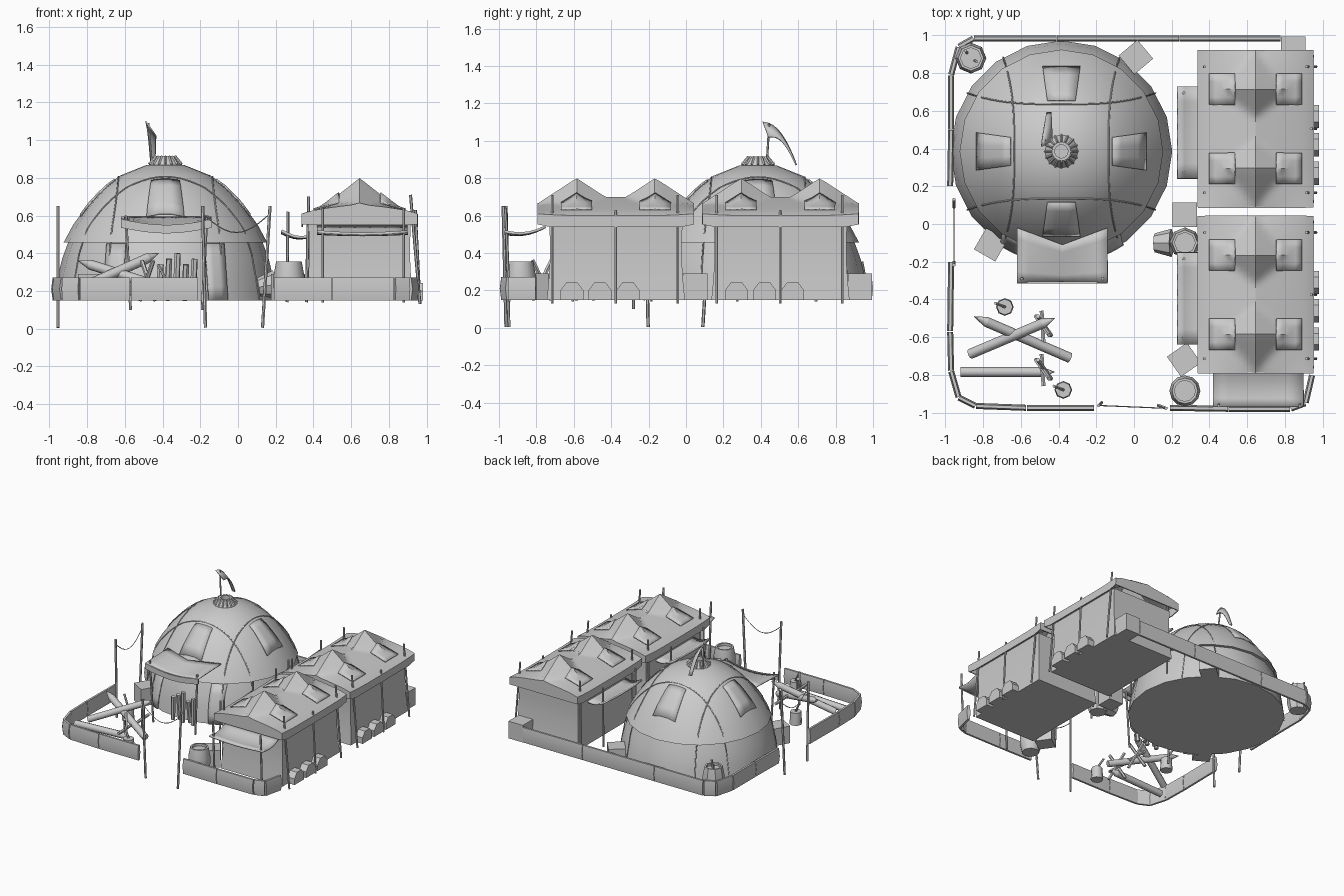
import bpy, bmesh, math
from mathutils import Vector, Matrix

if "Cube" in bpy.data.objects:
    bpy.data.objects.remove(bpy.data.objects["Cube"])
grey = bpy.data.materials.new("canvas grey")
grey.use_nodes = True
grey.diffuse_color = (0.6, 0.6, 0.6, 1)
grey.node_tree.nodes["Principled BSDF"].inputs["Base Color"].default_value = grey.diffuse_color
G = 0.15  # ground level

def finish(name, bm, smooth=0):
    bmesh.ops.recalc_face_normals(bm, faces=bm.faces)
    me = bpy.data.meshes.new(name)
    bm.to_mesh(me)
    bm.free()
    me.materials.append(grey)
    ob = bpy.data.objects.new(name, me)
    bpy.context.collection.objects.link(ob)
    if smooth:
        bpy.ops.object.select_all(action='DESELECT')
        ob.select_set(True)
        bpy.context.view_layer.objects.active = ob
        bpy.ops.object.shade_smooth_by_angle(angle=math.radians(smooth))
    return ob

def box(name, centre, size, turn=0):
    bm = bmesh.new()
    m = Matrix.Translation(centre) @ Matrix.Rotation(math.radians(turn), 4, 'Z') @ Matrix.Diagonal((*size, 1))
    bmesh.ops.create_cube(bm, size=1, matrix=m)
    finish(name, bm)

def rod(name, a, b, r, r2=None, sides=6):
    a, b = Vector(a), Vector(b)
    bm = bmesh.new()
    m = Matrix.Translation((a + b) / 2) @ (b - a).to_track_quat('Z', 'Y').to_matrix().to_4x4()
    bmesh.ops.create_cone(bm, cap_ends=True, segments=sides, radius1=r, radius2=r2 or r,
                          depth=(b - a).length, matrix=m)
    finish(name, bm, 50)

def loft(name, rings, smooth):
    """Closed rings of points joined in order and capped."""
    bm = bmesh.new()
    rings = [[bm.verts.new(p) for p in ring] for ring in rings]
    for lo, hi in zip(rings, rings[1:]):
        for i in range(len(lo)):
            j = (i + 1) % len(lo)
            bm.faces.new((lo[i], lo[j], hi[j], hi[i]))
    bm.faces.new(rings[0])
    bm.faces.new(rings[-1])
    finish(name, bm, smooth)

def lathe(name, profile, matrix, sides):
    turns = [2 * math.pi * i / sides for i in range(sides)]
    loft(name, [[matrix @ Vector((r * math.cos(t), r * math.sin(t), z)) for t in turns] for r, z in profile], 40)

def sheet(name, fn, nu, nv, thick=0.0, smooth=35):
    """Surface from fn(u, v) with u, v in 0..1."""
    bm = bmesh.new()
    g = [[bm.verts.new(fn(i / nu, j / nv)) for j in range(nv + 1)] for i in range(nu + 1)]
    for i in range(nu):
        for j in range(nv):
            bm.faces.new((g[i][j], g[i + 1][j], g[i + 1][j + 1], g[i][j + 1]))
    ob = finish(name, bm, smooth)
    if thick:
        mod = ob.modifiers.new("thickness", 'SOLIDIFY')
        mod.thickness, mod.offset = thick, 0

def rope(name, points, r):
    cu = bpy.data.curves.new(name, 'CURVE')
    cu.dimensions, cu.bevel_depth, cu.bevel_resolution = '3D', r, 0
    sp = cu.splines.new('POLY')
    sp.points.add(len(points) - 1)
    for p, c in zip(sp.points, points):
        p.co = (*c, 1)
    cu.materials.append(grey)
    bpy.context.collection.objects.link(bpy.data.objects.new(name, cu))

# Domed tent
DC = Vector((-0.385, 0.385, 0))
AT = Matrix.Translation(DC)
WALL = [(0.588, G), (0.572, 0.27), (0.548, 0.37), (0.515, 0.46)]
ROOF = [(0.54, 0.457), (0.49, 0.55), (0.41, 0.66), (0.33, 0.745), (0.24, 0.812), (0.1, 0.868)]
lathe("dome_wall", WALL, AT, 20)
lathe("dome_roof", ROOF, AT, 20)

def on_dome(p, lift):
    pts, r, z = WALL[:3] + ROOF, p.length, G
    for (r0, z0), (r1, z1) in zip(pts, pts[1:]):
        if r1 <= r <= r0:
            z = z0 + (z1 - z0) * (r0 - r) / (r0 - r1)
    return DC + p + Vector((0, 0, z + lift))

for k in range(4):
    turn = Matrix.Rotation(k * math.pi / 2, 3, 'Z')
    # seam rope bowed over the dome
    ys = [-0.5 + i / 24 for i in range(25)]
    rope("dome_seam", [on_dome(turn @ Vector((0.25 + 0.48 * abs(y) ** 3, y, 0)), 0.002) for y in ys], 0.004)
    # window flap lying on the dome
    sheet("dome_window", lambda u, v: on_dome(turn @ Vector(((u - 0.5) * (0.15 + 0.05 * v), -0.27 - 0.18 * v, 0)), 0.004),
          3, 4, 0.006)

# Smoke vent with slats
lathe("vent_collar", [(0.09, 0.86), (0.085, 0.875), (0.05, 0.915), (0.035, 0.915), (0.035, 0.88)], AT, 16)
for i in range(16):
    d = Vector((math.cos(i * math.pi / 8), math.sin(i * math.pi / 8), 0))
    rod("vent_slat", DC + d * 0.088 + Vector((0, 0, 0.872)), DC + d * 0.052 + Vector((0, 0, 0.915)), 0.006, sides=4)

# Flag
rod("flag_pole", (-0.455, 0.43, 0.85), (-0.475, 0.445, 1.09), 0.006)
sheet("flag", lambda u, v: Vector((-0.49 + 0.055 * v * (1 - 0.5 * u) + 0.025 * u, 0.41 + 0.18 * u ** 0.8 + 0.03 * v * (1 - u),
      1.1 - 0.23 * u ** 1.7 - 0.08 * v * (1 - u) ** 0.7)), 8, 2, 0.008)

# Dome doorway: side flaps on the wall, awning, stored posts
for s in (-1, 1):
    def door_flap(u, v):
        x, r = s * (0.23 + 0.1 * u - 0.02 * v), 0.592 - 0.075 * v * v
        return DC + Vector((x, -math.sqrt(r * r - x * x), G + 0.3 * v))
    sheet("door_flap", door_flap, 3, 4, 0.012)
    rod("awning_pole", (-0.38 + s * 0.19, -0.28, 0.1), (-0.38 + s * 0.215, -0.29, 0.6), 0.008)
sheet("dome_awning", lambda u, v: Vector((-0.38 + 0.48 * (u - 0.5), -0.02 - 0.29 * v - 0.09 * (1 - v) * (1 - abs(2 * u - 1)),
      0.59 - 0.01 * v - 0.045 * math.sin(math.pi * u) * v)), 8, 5, 0.01)
sheet("dome_awning_valance", lambda u, v: Vector((-0.38 + 0.48 * (u - 0.5), -0.31,
      0.58 - 0.045 * v - 0.03 * math.sin(math.pi * u))), 8, 1, 0.01, 0)
for i in range(5):
    x = -0.42 + i * 0.045
    rod("stored_post", (x, -0.24 + 0.03 * (i % 2), G), (x + 0.01, -0.25, 0.34 + 0.03 * (i % 3)), 0.017)

def awning(name, x0, x1, y0, y1, z0, z1, along_x):
    """Slightly sagging awning from the wall (v = 0) to its free edge (v = 1)."""
    def fn(u, v):
        a, b = (u, v) if along_x else (v, u)
        return Vector((x0 + (x1 - x0) * a, y0 + (y1 - y0) * b,
                       z0 + (z1 - z0) * v - 0.022 * math.sin(math.pi * v) - 0.012 * math.sin(math.pi * u) * v))
    sheet(name, fn, 6, 5, 0.014)

def around(u):
    """Point on the outline of a unit square centred on the origin."""
    k, f = int(u * 4) % 4, u * 4 - int(u * 4)
    x, y = [(f, 0), (1, f), (1 - f, 1), (0, 1 - f)][k]
    return x - 0.5, y - 0.5

def roof_z(x, y):
    a, b = abs(x) / 0.305, abs(y) / 0.415
    z = 0.6 + 0.1 * (1 - min(a, 1)) ** 0.8 + 0.01 * b ** 4 * a - 0.04 * b ** 3 * (1 - a)
    return max(z, 0.8 - 0.78 * abs(x) - 0.65 * abs(abs(y) - 0.21))

# Two ridge tents
for yc in (-0.375, 0.505):
    def on_roof(x, y, lift=0.0):
        return Vector((0.645 + x, yc + y, roof_z(x, y) + lift))
    def walls(u, v):
        x, y = around(u)
        pinch = 1.04 - 0.05 * math.sin(math.pi * 0.75 * v)
        return Vector((0.645 + x * 0.54 * pinch, yc + y * 0.71 * pinch, G + 0.41 * v))
    def valance(u, v):
        x, y = around(u)
        low = Vector((0.645 + x * 0.61, yc + y * 0.83, 0.553 if abs(y) == 0.5 else 0.538))
        return on_roof(x * 0.61, y * 0.83).lerp(low, v)
    sheet("tent_wall", walls, 16, 4)
    box("tent_floor", (0.645, yc, G + 0.005), (0.56, 0.735, 0.01))
    sheet("tent_roof", lambda u, v: on_roof((u - 0.5) * 0.61, (v - 0.5) * 0.83), 24, 32, smooth=25)
    sheet("tent_valance", valance, 48, 1, 0.008, 0)
    for s in (-1, 1):
        # hatch flaps hugging the slope beside each peak
        for py in (-0.21, 0.21):
            sheet("roof_hatch", lambda u, v: on_roof(s * (0.11 + 0.135 * v), py + (u - 0.5) * 0.165, 0.006), 4, 4, 0.008)
        # corner and middle guy poles
        for y in (-0.34, 0.0, 0.33):
            if s > 0:
                rod("tent_pole", (0.965, yc + y, 0.13), (0.915 if y else 0.94, yc + y, 0.71 if y else 0.63), 0.008)
            elif y:
                rod("tent_pole", (0.362, yc + y, 0.14), (0.375, yc + y, 0.7), 0.008)
    # sandbags along the outer wall
    bag = [(-0.062, 0), (0.062, 0), (0.062, 0.05), (0.03, 0.092), (-0.03, 0.092), (-0.062, 0.05)]
    for i in range(3):
        loft("sandbag", [[(x, yc - 0.235 + i * 0.15 + a, G + b) for a, b in bag] for x in (0.89, 0.982)], 10)
    # inner side awning on two poles
    awning("side_awning", 0.4, 0.23, yc - 0.265, yc + 0.225, 0.495, 0.52, False)
    for y in (-0.23, 0.19):
        rod("side_awning_pole", (0.26, yc + y, 0.14), (0.265, yc + y, 0.62), 0.008)
awning("front_awning", 0.42, 0.9, -0.75, -0.97, 0.54, 0.515, True)
for x in (0.45, 0.88):
    rod("front_awning_pole", (x, -0.945, 0.14), (x, -0.965, 0.64), 0.008)

# Low fence, built as runs of bulging panels
runs = [[(-0.97, -0.2), (-0.975, -0.57), (-0.97, -0.78), (-0.93, -0.92), (-0.84, -0.965), (-0.57, -0.975), (-0.21, -0.975)],
        [(0.19, -0.975), (0.5, -0.98), (0.83, -0.98), (0.91, -0.95), (0.945, -0.8)],
        [(-0.975, 0.2), (-0.97, 0.5), (-0.97, 0.79), (-0.93, 0.94), (-0.85, 0.985), (-0.41, 0.985), (0.24, 0.985), (0.78, 0.985)]]
slab = [(-0.008, 0), (0.008, 0), (0.016, 0.06), (0.008, 0.122), (-0.008, 0.122), (-0.016, 0.06)]
for run in runs:
    for a, b in zip(run, run[1:]):
        a, b = Vector((*a, G)), Vector((*b, G))
        d = (b - a).normalized()
        n = Vector((d.y, -d.x, 0))
        loft("fence_panel", [[p + n * o + Vector((0, 0, z)) for o, z in slab] for p in (a + d * 0.002, b - d * 0.002)], 50)

# Two gateways: leaning poles with a slack rope
for a, b in (((-0.18, -0.955), (0.15, -0.97)), ((-0.955, -0.21), (-0.955, 0.11))):
    tops = []
    for (x, y), lean in ((a, -0.015), (b, 0.04)):
        dx, dy = (lean, -0.015) if a[1] < -0.5 else (0.0, lean)
        tops.append(Vector((x + dx / 2, y + dy / 2, 0.65)))
        rod("gate_pole", (x - dx / 2, y - dy / 2, 0.005), tops[-1], 0.009)
    rope("gate_rope", [tops[0].lerp(tops[1], i / 12) - Vector((0, 0, 0.04 + 0.1 * math.sin(math.pi * i / 12)))
                       for i in range(13)], 0.003)

# Barrels, bucket and tools
BARREL = [(0.065, 0), (0.082, 0.07), (0.082, 0.13), (0.068, 0.205), (0.055, 0.205), (0.055, 0.185)]
for x, y in ((0.27, -0.1), (-0.865, 0.88), (0.27, -0.885)):
    lathe("barrel", BARREL, Matrix.Translation((x, y, G)), 8 if y > -0.5 else 12)
lathe("bucket", [(0.05, 0), (0.075, 0.09)], Matrix.Translation((0.11, -0.1, G + 0.07)) @ Matrix.Rotation(1.4, 4, 'Y'), 8)
for dx, dy in ((-0.03, 0.04), (0.03, -0.02)):
    rod("barrel_tool", (-0.865, 0.88, 0.2), (-0.865 + dx, 0.88 + dy, 0.39), 0.008)

# Crates
for x, y, turn in ((0.27, 0.05, 0), (0.265, -0.72, 35), (0.01, 0.885, 40), (0.845, 0.93, 0), (-0.76, -0.11, -30)):
    box("crate", (x, y, G + 0.07), (0.13, 0.13, 0.14), turn)

# Sharpened stakes, trestles and stumps
for a, b in (((-0.92, -0.785, 0.19), (-0.42, -0.785, 0.21)), ((-0.87, -0.69, 0.2), (-0.42, -0.5, 0.4)),
             ((-0.34, -0.71, 0.2), (-0.85, -0.49, 0.36))):
    neck = Vector(a).lerp(Vector(b), 0.87)
    rod("stake", a, neck, 0.027, sides=8)
    rod("stake_tip", neck, b, 0.027, 0.001, sides=8)
for y in (-0.54, -0.77):
    for s in (-1, 1):
        rod("trestle_leg", (-0.48 + s * 0.04, y - s * 0.05, G), (-0.48 - s * 0.03, y + s * 0.05, 0.36), 0.012)
    rod("trestle_bar", (-0.48, y - 0.09, 0.25), (-0.49, y + 0.08, 0.25), 0.012)
for x, y in ((-0.685, -0.44), (-0.375, -0.88)):
    rod("stump", (x, y, G), (x, y, 0.25), 0.047, 0.042, 8)
    rod("axe_handle", (x, y, 0.25), (x - 0.05, y + 0.02, 0.34), 0.008)
